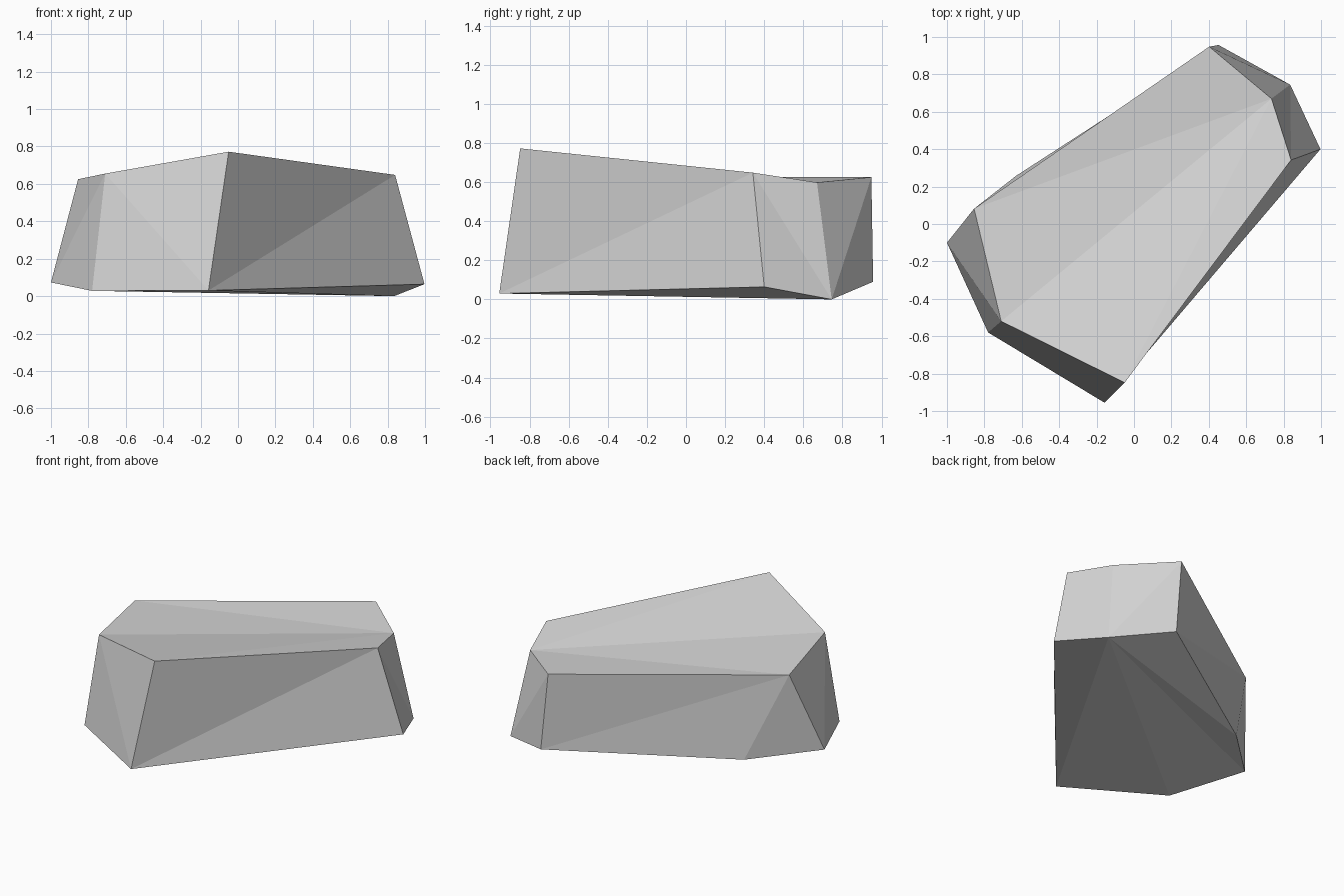
import bpy
import bmesh

cube = bpy.data.objects.get("Cube")
if cube:
    bpy.data.objects.remove(cube, do_unlink=True)

# Stone colour
stone = bpy.data.materials.new("stone grey")
stone.use_nodes = True
grey = (0.68, 0.68, 0.68, 1)
stone.diffuse_color = grey
stone.node_tree.nodes["Principled BSDF"].inputs["Base Color"].default_value = grey

# Corners of the rock, anticlockwise from the front
upper_rim = [(-0.05, -0.848, 0.772), (0.84, 0.342, 0.648), (0.735, 0.67, 0.598),
             (0.402, 0.948, 0.625), (-0.855, 0.082, 0.625), (-0.71, -0.52, 0.655)]
lower_rim = [(-0.158, -0.955, 0.03), (0.997, 0.4, 0.064), (0.835, 0.745, 0),
             (0.452, 0.957, 0.09), (-0.63, 0.258, 0.04), (-1, -0.1, 0.073),
             (-0.78, -0.58, 0.028)]

bm = bmesh.new()
upper = [bm.verts.new(corner) for corner in upper_rim]
lower = [bm.verts.new(corner) for corner in lower_rim]

# Sides: zip the rims together, stepping along the upper (U) or lower (L) one
u = l = 0
for step in "ULLUULULLULLU":
    top, bottom = upper[u % len(upper)], lower[l % len(lower)]
    if step == "U":
        u += 1
        bm.faces.new((top, bottom, upper[u % len(upper)]))
    else:
        l += 1
        bm.faces.new((top, bottom, lower[l % len(lower)]))

# Top and underside: fans of facets from the back corner
for rim in (upper, lower):
    fan = rim[2:] + rim[:2]
    for left, right in zip(fan[1:], fan[2:]):
        bm.faces.new((fan[0], left, right))

bmesh.ops.recalc_face_normals(bm, faces=bm.faces[:])
mesh = bpy.data.meshes.new("boulder")
bm.to_mesh(mesh)
bm.free()
mesh.materials.append(stone)
boulder = bpy.data.objects.new("boulder", mesh)
bpy.context.collection.objects.link(boulder)
